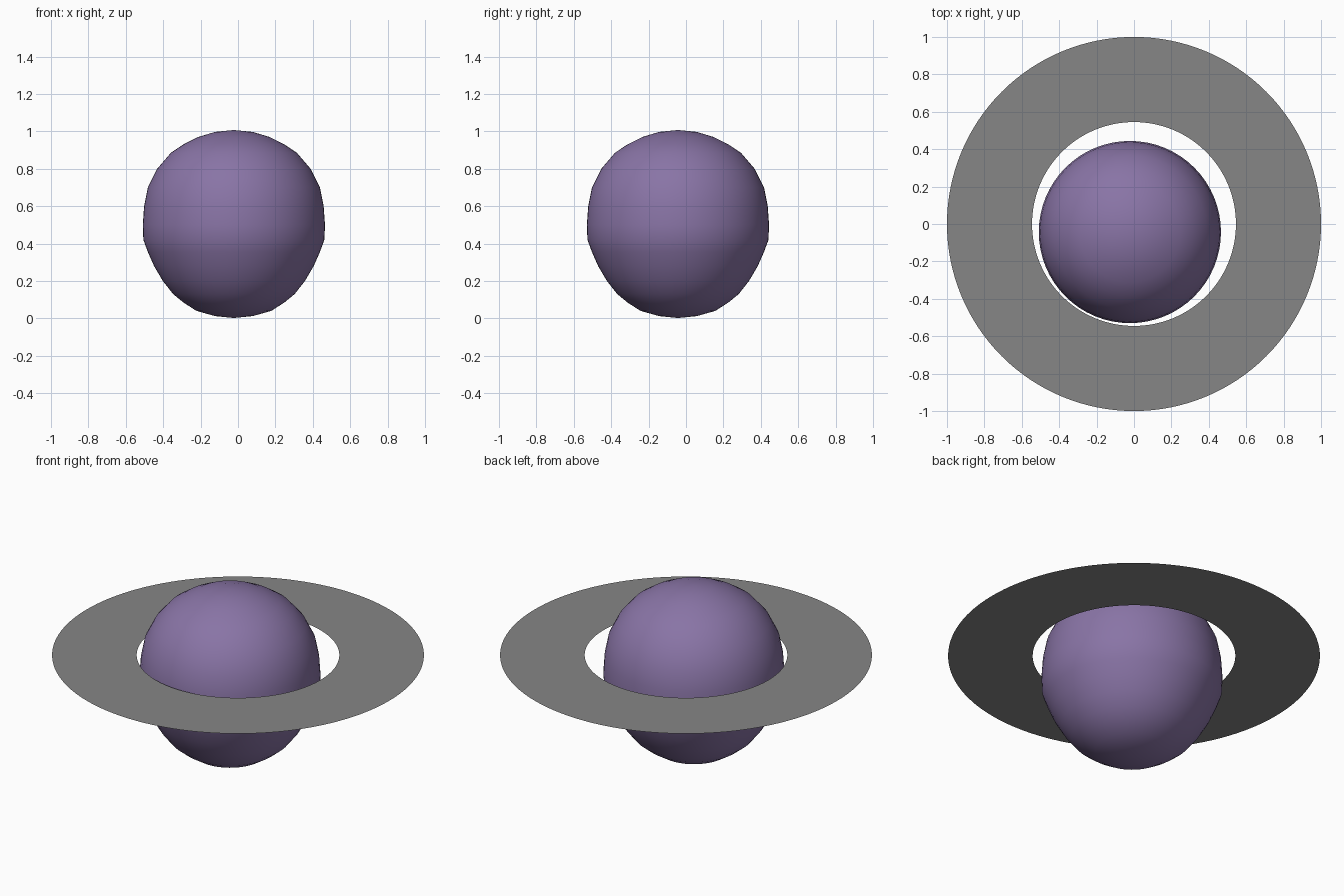
import bpy, bmesh, math

if "Cube" in bpy.data.objects:
    bpy.data.objects.remove(bpy.data.objects["Cube"])


def material(name, color):
    m = bpy.data.materials.new(name)
    m.diffuse_color = (*color, 1)
    m.use_nodes = True
    m.node_tree.nodes["Principled BSDF"].inputs["Base Color"].default_value = m.diffuse_color
    return m


def finish(bm, name, mat):
    mesh = bpy.data.meshes.new(name)
    bm.to_mesh(mesh)
    bm.free()
    mesh.materials.append(mat)
    for p in mesh.polygons:
        p.use_smooth = True
    ob = bpy.data.objects.new(name, mesh)
    bpy.context.collection.objects.link(ob)
    return ob


purple = material("dusty purple", (0.25, 0.175, 0.38))
grey = material("ring grey", (0.24, 0.24, 0.24))

# Planet: lathed, slightly lumpy profile of (radius, z)
PROFILE = [(0, 0.002), (0.10, 0.012), (0.20, 0.04), (0.27, 0.085), (0.325, 0.13),
           (0.38, 0.20), (0.427, 0.28), (0.46, 0.355), (0.484, 0.42), (0.487, 0.50),
           (0.48, 0.60), (0.46, 0.70), (0.41, 0.80), (0.337, 0.885), (0.27, 0.93),
           (0.19, 0.97), (0.10, 0.997), (0, 1.007)]
bm = bmesh.new()
cx, cy = -0.022, -0.043
verts = [bm.verts.new((cx + r, cy, z)) for r, z in PROFILE]
edges = [bm.edges.new(pair) for pair in zip(verts, verts[1:])]
bmesh.ops.spin(bm, geom=verts + edges, cent=(cx, cy, 0), axis=(0, 0, 1),
               angle=2 * math.pi, steps=64)
bmesh.ops.remove_doubles(bm, verts=bm.verts, dist=1e-4)
bmesh.ops.recalc_face_normals(bm, faces=bm.faces)
finish(bm, "planet", purple)

# Ring: flat sheet facing up
SEGMENTS, RING_Z = 128, 0.605
bm = bmesh.new()
loops = []
for r in (0.545, 1.0):
    loops.append([bm.verts.new((r * math.cos(a), r * math.sin(a), RING_Z))
                  for a in (2 * math.pi * i / SEGMENTS for i in range(SEGMENTS))])
inner, outer = loops
for i in range(SEGMENTS):
    j = (i + 1) % SEGMENTS
    bm.faces.new((inner[i], outer[i], outer[j], inner[j]))
finish(bm, "ring", grey)
